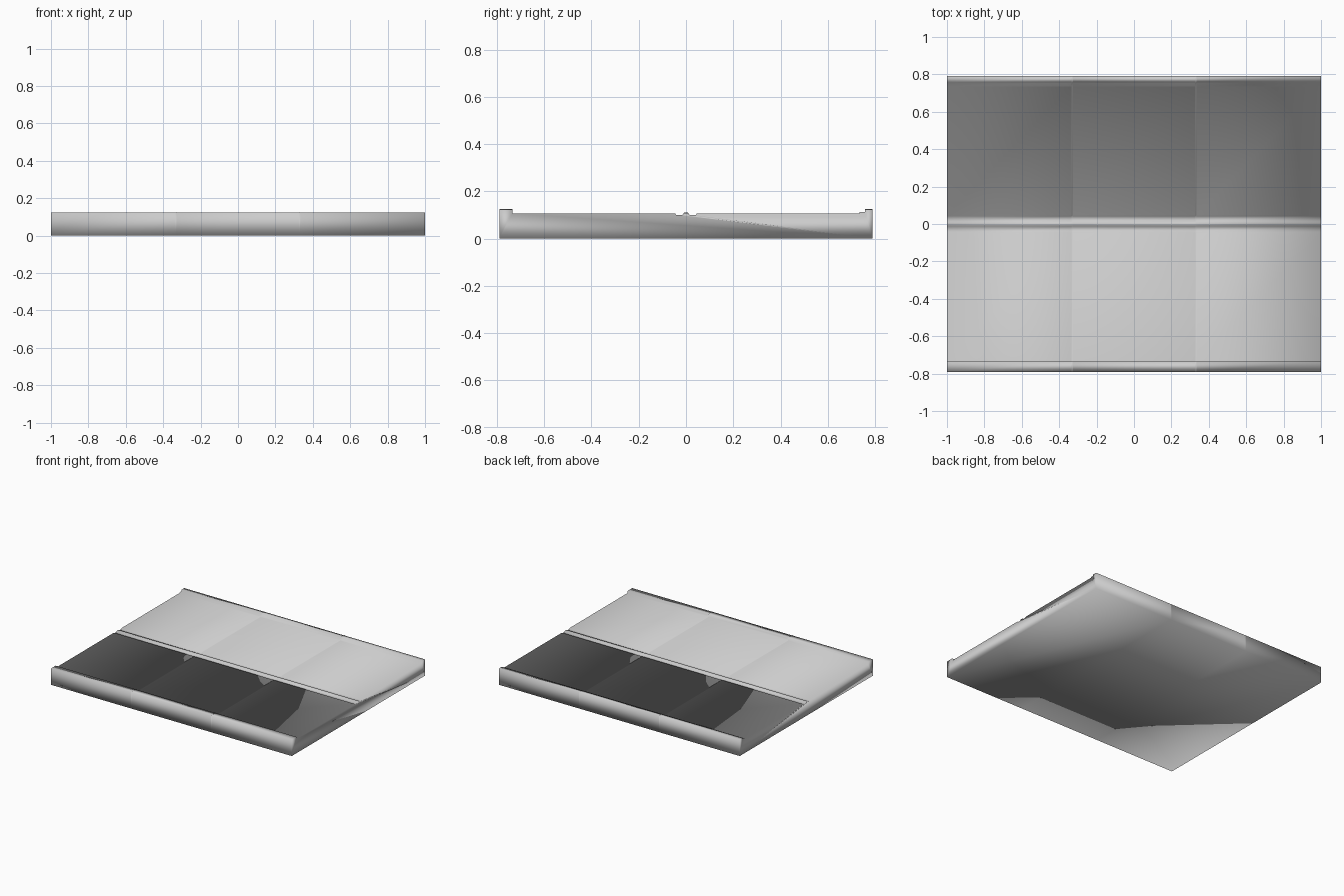
import bpy, bmesh

if "Cube" in bpy.data.objects:
    bpy.data.objects.remove(bpy.data.objects["Cube"])

W = 0.79      # half width
SEAM = 0.331  # panel joints along x


def section(deck, gutter, ridge, curb, step):
    """Cross-section in y,z: front curb, deck, centre gutter with ridge, deck, stepped back curb."""
    return [
        (-W, 0), (-W, curb), (-0.735, curb), (-0.734, deck),
        (-0.045, deck), (-0.043, gutter), (-0.014, gutter), (-0.008, ridge),
        (0.008, ridge), (0.014, gutter), (0.043, gutter), (0.045, deck),
        (0.734, deck), (0.735, step), (0.757, step), (0.758, curb),
        (W, curb), (W, 0),
    ]


def loft(name, stations):
    """Skin matching cross-sections along x, close both ends, smooth all over."""
    bm = bmesh.new()
    rings = [[bm.verts.new((x, y, z)) for y, z in prof] for x, prof in stations]
    for a, b in zip(rings, rings[1:]):
        for i in range(len(a)):
            j = (i + 1) % len(a)
            bm.faces.new((a[i], a[j], b[j], b[i]))
    bm.faces.new(rings[0])
    bm.faces.new(rings[-1])
    bmesh.ops.recalc_face_normals(bm, faces=bm.faces)
    for f in bm.faces:
        f.smooth = True
    mesh = bpy.data.meshes.new(name)
    bm.to_mesh(mesh)
    bm.free()
    ob = bpy.data.objects.new(name, mesh)
    bpy.context.collection.objects.link(ob)
    return ob


plain = section(0.107, 0.101, 0.109, 0.123, 0.112)
joint = section(0.105, 0.0995, 0.110, 0.126, 0.113)

# Slab with two narrow joints across the full width
stations = [(-1, plain)]
for s in (-SEAM, SEAM):
    stations += [(s - 0.004, plain), (s, joint), (s + 0.004, plain)]
stations.append((1, plain))
loft("floor_slab", stations)
